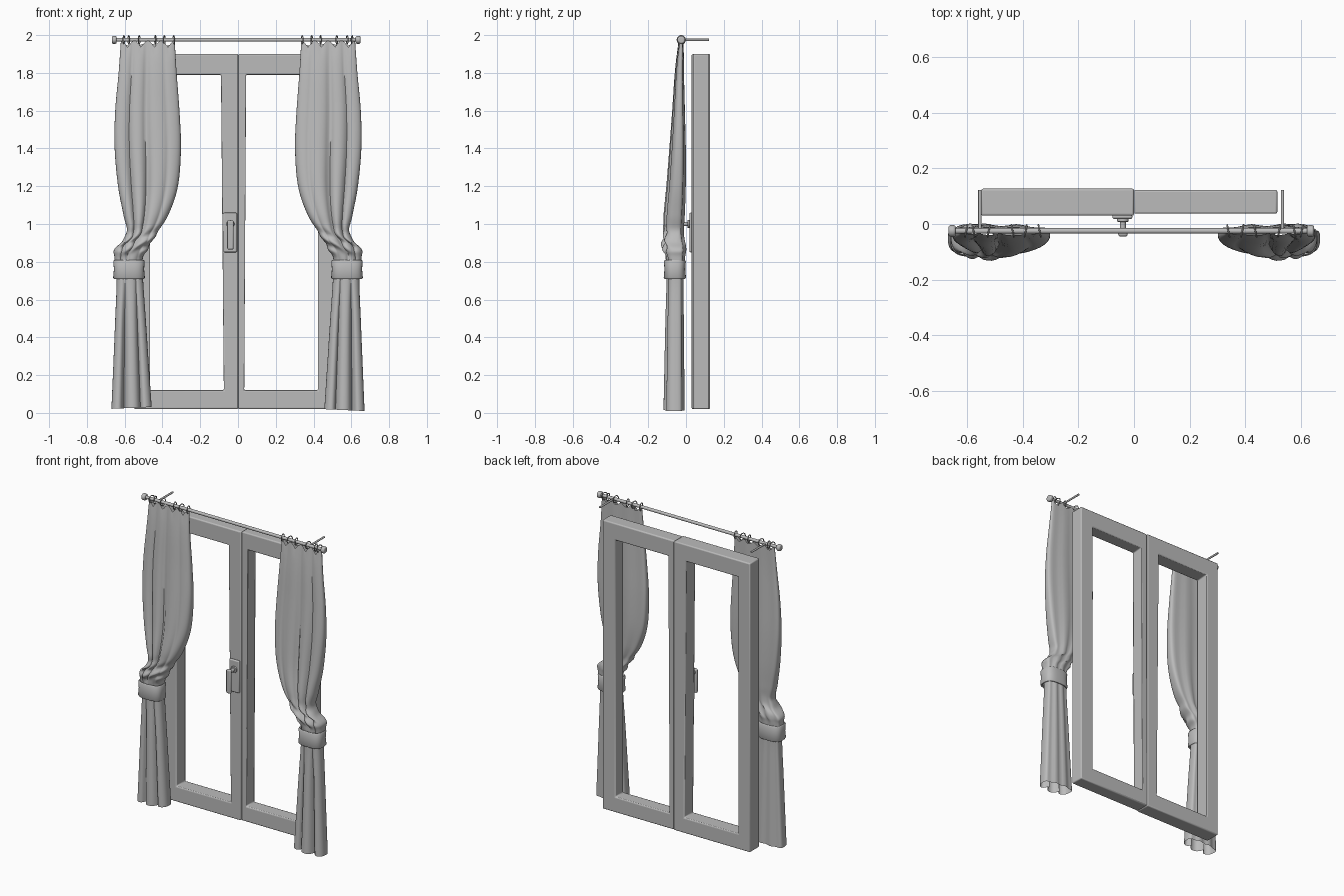
import bpy, bmesh, math
from mathutils import Vector

if "Cube" in bpy.data.objects:
    bpy.data.objects.remove(bpy.data.objects["Cube"])

grey = bpy.data.materials.new("plain grey")
grey.use_nodes = True
colour = (0.5, 0.5, 0.5, 1)
grey.diffuse_color = colour
grey.node_tree.nodes["Principled BSDF"].inputs["Base Color"].default_value = colour


def finish(obj, angle=40, bevel=0):
    obj.data.materials.clear()
    obj.data.materials.append(grey)
    if bevel:
        mod = obj.modifiers.new("soft edges", "BEVEL")
        mod.width, mod.segments = bevel, 3
    bpy.ops.object.select_all(action="DESELECT")
    obj.select_set(True)
    bpy.context.view_layer.objects.active = obj
    bpy.ops.object.shade_smooth_by_angle(angle=math.radians(angle))
    return obj


def mesh_object(name, verts, faces, **kw):
    mesh = bpy.data.meshes.new(name)
    mesh.from_pydata(verts, [], faces)
    bm = bmesh.new()
    bm.from_mesh(mesh)
    bmesh.ops.recalc_face_normals(bm, faces=bm.faces)
    bm.to_mesh(mesh)
    bm.free()
    obj = bpy.data.objects.new(name, mesh)
    bpy.context.collection.objects.link(obj)
    return finish(obj, **kw)


def box(name, lo, hi, bevel):
    bpy.ops.mesh.primitive_cube_add(size=1, location=(Vector(lo) + Vector(hi)) / 2)
    obj = bpy.context.object
    obj.name = name
    obj.scale = Vector(hi) - Vector(lo)
    bpy.ops.object.transform_apply(location=False, rotation=False, scale=True)
    return finish(obj, bevel=bevel)


def rod(name, a, b, radius, bevel=0, sides=20):
    a, b = Vector(a), Vector(b)
    bpy.ops.mesh.primitive_cylinder_add(vertices=sides, radius=radius, depth=(b - a).length,
                                        location=(a + b) / 2)
    obj = bpy.context.object
    obj.name = name
    obj.rotation_euler = (b - a).to_track_quat("Z", "Y").to_euler()
    return finish(obj, bevel=bevel)


# Window sashes: a rectangular ring with a slightly tapering meeting stile
def sash(name, outer, hole, y0, y1):
    n = 4
    verts = [(x, y, z) for y in (y0, y1) for loop in (outer, hole) for x, z in loop]
    faces = []
    for i in range(n):
        j = (i + 1) % n
        faces += [(i, j, n + j, n + i), (2*n + i, 2*n + j, 3*n + j, 3*n + i),
                  (i, j, 2*n + j, 2*n + i), (n + i, n + j, 3*n + j, 3*n + i)]
    mesh_object(name, verts, faces, bevel=0.007)


bottom, top, sill, head = 0.02, 1.9, 0.12, 1.79
sash("right_sash", [(-0.55, bottom), (0, bottom), (0, top), (-0.55, top)],
     [(-0.465, sill), (-0.075, sill), (-0.09, head), (-0.465, head)], 0.03, 0.127)
sash("left_sash", [(0.001, bottom), (0.516, bottom), (0.516, top), (0.001, top)],
     [(0.033, sill), (0.423, sill), (0.423, head), (0.043, head)], 0.037, 0.123)

# Window handle
hx = -0.04
box("handle_plate", (hx - 0.038, 0.018, 0.85), (hx + 0.034, 0.034, 1.06), 0.007)
rod("handle_collar", (hx, 0.022, 1.0), (hx, 0.008, 1.0), 0.021, 0.003)
rod("handle_neck", (hx, 0.02, 1.0), (hx, -0.035, 1.0), 0.011)
box("handle_lever", (hx - 0.017, -0.045, 0.865), (hx + 0.017, -0.026, 1.02), 0.008)

# Curtain rod, end knobs and wall brackets
ry, rz = -0.025, 1.975
rod("curtain_rod", (-0.65, ry, rz), (0.63, ry, rz), 0.01)
for side, x in (("right", -0.655), ("left", 0.636)):
    rod(side + "_knob", (x - 0.013, ry, rz), (x + 0.013, ry, rz), 0.021, 0.008, 24)
for side, x in (("right", -0.555), ("left", 0.535)):
    rod(side + "_bracket", (x, ry, rz), (x, 0.122, rz), 0.006)

# Curtain rings
for side, s in (("right", -1), ("left", 1)):
    for i, x in enumerate((0.34, 0.39, 0.437, 0.523, 0.578, 0.604)):
        bpy.ops.mesh.primitive_torus_add(major_radius=0.022, minor_radius=0.003, major_segments=24,
                                         minor_segments=8, location=(s * x, ry, rz),
                                         rotation=(0, math.pi / 2, 0.2 * (-1) ** i))
        bpy.context.object.name = f"{side}_ring_{i + 1}"
        finish(bpy.context.object)

# Curtain sections: height, outer edge, inner edge, front, back, crease depth
SECTIONS = [
    (1.97, 0.620, 0.335, -0.042, -0.012, 0.5),
    (1.80, 0.632, 0.325, -0.062, -0.010, 0.6),
    (1.60, 0.650, 0.310, -0.077, -0.005, 0.6),
    (1.40, 0.653, 0.302, -0.093, 0.000, 0.6),
    (1.20, 0.635, 0.318, -0.110, 0.000, 0.6),
    (1.05, 0.607, 0.368, -0.124, -0.005, 0.5),
    (0.95, 0.590, 0.430, -0.125, -0.010, 0.4),
    (0.87, 0.650, 0.475, -0.128, 0.003, 0.3),
    (0.82, 0.655, 0.503, -0.110, -0.004, 0.2),
    (0.70, 0.643, 0.502, -0.104, -0.012, 0.2),
    (0.45, 0.652, 0.485, -0.112, -0.010, 0.6),
    (0.01, 0.670, 0.457, -0.122, -0.006, 0.8),
]


def spline(rows, steps):
    pts = [rows[0]] + rows + [rows[-1]]
    for i in range(1, len(pts) - 2):
        for k in range(steps):
            t = k / steps
            yield [b + 0.5 * t * (c - a + t * (2*a - 5*b + 4*c - d + t * (3*(b - c) + d - a)))
                   for a, b, c, d in zip(*pts[i - 1:i + 3])]
    yield list(rows[-1])


def curtain(name, s):
    front, back = 48, 20
    loop = front + back
    verts, faces = [], []
    rows = list(spline(SECTIONS, 8))
    for r, (z, xo, xi, yf, yb, depth) in enumerate(rows):
        creases = ((0.22, 0.05), (0.48, 0.06), (0.8, 0.02)) if z > 0.76 else ((0.3, 0.06), (0.72, 0.04))
        bunch = math.exp(-((z - 0.9) / 0.06) ** 2)
        ym = yb + 0.35 * (yf - yb)
        for k in range(loop):
            is_front = k < front
            a = k / front if is_front else 1 - (k - front) / back
            u = 0.5 - 0.5 * math.cos(math.pi * a)
            env = math.sin(math.pi * a) ** 0.6 if 0 < a < 1 else 0
            wrinkle = bunch * 0.009 * math.sin(75 * z - 9 * u)
            if is_front:
                fold = 1 - depth * sum(w / 0.06 * math.exp(-abs(u - v) / 0.06) for v, w in creases)
                y = ym + (yf - ym) * env * fold + wrinkle
            else:
                y = ym + (yb - ym) * env * (1 - 0.25 * math.sin(3 * math.pi * u) ** 2)
            # Scalloped top between the rings, slightly uneven hem
            drop = 0.035 * (1 - abs(math.cos(4 * math.pi * u))) * max(0, 1 - r / 5)
            hem = 0.012 * (s < 0) * max(0, 1 - z / 0.3) + 0.01 * u * max(0, 1 - z / 0.3)
            verts.append((s * (xo + (xi - xo) * u + wrinkle * 0.6), y, z - drop + hem))
    for r in range(len(rows) - 1):
        for k in range(loop):
            j = (k + 1) % loop
            faces.append((r*loop + k, r*loop + j, (r + 1)*loop + j, (r + 1)*loop + k))
    mesh_object(name, verts, faces, angle=60)


# Tie-back: a rounded band swept around an oval
def tie_back(name, s):
    profile = [(0, 0.712), (0.008, 0.709), (0.013, 0.716), (0.009, 0.76),
               (0.012, 0.802), (0.007, 0.81), (0, 0.806)]
    n, m = 40, len(profile)
    verts, faces = [], []
    for i in range(n):
        a = 2 * math.pi * i / n
        c, d = (math.copysign(abs(f) ** 0.7, f) for f in (math.cos(a), math.sin(a)))
        verts += [(s * 0.577 + c * (0.071 + o), -0.059 + d * (0.046 + o), z) for o, z in profile]
        j = (i + 1) % n
        faces += [(i*m + k, j*m + k, j*m + (k + 1) % m, i*m + (k + 1) % m) for k in range(m)]
    mesh_object(name, verts, faces, angle=50)


for side, s in (("right", -1), ("left", 1)):
    curtain(side + "_curtain", s)
    tie_back(side + "_tie_back", s)
